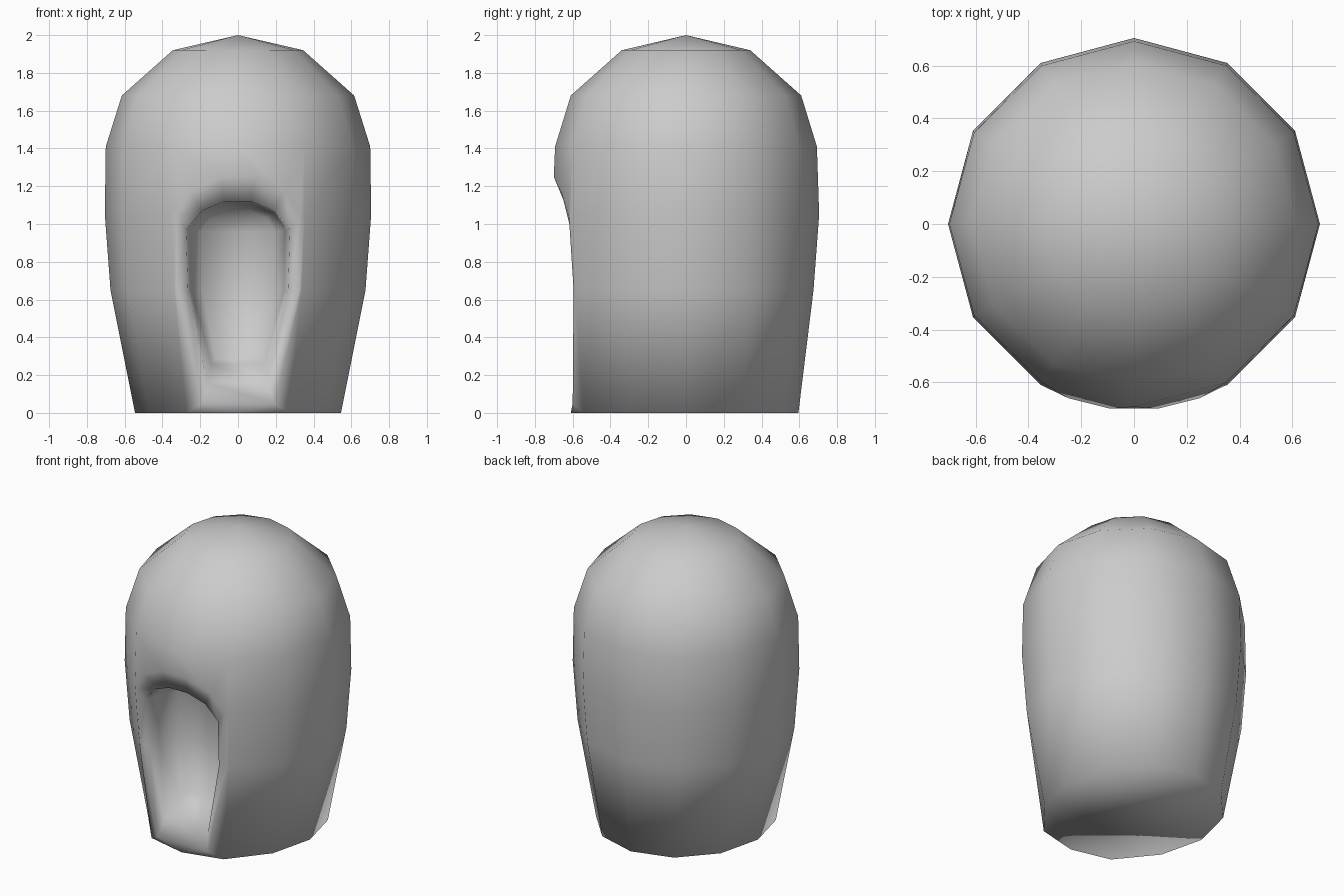
import bpy, bmesh, math

if "Cube" in bpy.data.objects:
    bpy.data.objects.remove(bpy.data.objects["Cube"])

N = 12
# profile rows: z, half width in x, half depth in y
ROWS = [(0, .545, .595), (.65, .675, .675), (1.05, .705, .705),
        (1.41, .70, .693), (1.68, .615, .61), (1.92, .345, .34)]

bm = bmesh.new()


def face(*vs):
    vs = list(dict.fromkeys(vs))
    if len(vs) > 2:
        bm.faces.new(vs)


# domed twelve-sided body; column 0 is the front centre
grid = []
for z, rx, ry in ROWS:
    row = []
    for i in range(N):
        a = -math.pi / 2 + 2 * math.pi * i / N
        row.append(bm.verts.new((rx * math.cos(a), ry * math.sin(a), z)))
    grid.append(row)
for i in (1, N - 1):
    grid[0][i].co.y = -.545
grid[0][0].co.y = -.61
for r in range(len(ROWS) - 1):
    for i in range(N):
        if r < 3 and i in (0, N - 1):
            continue  # gap for the front opening
        j = (i + 1) % N
        face(grid[r][i], grid[r][j], grid[r + 1][j], grid[r + 1][i])
apex = bm.verts.new((0, 0, 2))
for i in range(N):
    face(grid[-1][i], grid[-1][(i + 1) % N], apex)
face(*reversed(grid[0]))

# front opening: right halves of nested rings, from the brow to the lip
RINGS = [
    [(.09, -.70, 1.25), (.25, -.66, 1.17), (.33, -.62, 1.04), (.325, -.595, .65), (.19, -.60, .05)],
    [(.07, -.645, 1.12), (.19, -.625, 1.07), (.275, -.61, .97), (.265, -.585, .65), (.165, -.56, .16)],
    [(.07, -.52, 1.11), (.19, -.51, 1.06), (.25, -.51, .97), (.245, -.50, .65), (.14, -.43, .26)],
    [(.06, -.37, 1.07), (.15, -.36, 1.03), (.20, -.36, .96), (.19, -.36, .65), (.12, -.36, .29)],
]
rim = [grid[3][0]] + [grid[r][1] for r in (3, 2, 1, 0)]
rim += [grid[r][N - 1] for r in (0, 1, 2, 3)] + [grid[3][0]]
prev = rim
for k, half in enumerate(RINGS):
    ring = [bm.verts.new(p) for p in half]
    ring += [bm.verts.new((-x, y, z)) for x, y, z in reversed(half)]
    for i in range(10):
        j = (i + 1) % 10
        if k == 0 and i == 4:  # lip joins the front bottom corner
            f = grid[0][0]
            face(prev[4], f, ring[4])
            face(f, ring[5], ring[4])
            face(f, prev[5], ring[5])
        else:
            face(prev[i], prev[j], ring[j], ring[i])
    prev = ring
# recess back wall in strips
for i in range(4):
    face(prev[i], prev[i + 1], prev[8 - i], prev[9 - i])

bmesh.ops.recalc_face_normals(bm, faces=bm.faces)
for f in bm.faces:
    f.smooth = True
mesh = bpy.data.meshes.new("domed_shell")
bm.to_mesh(mesh)
bm.free()
bpy.context.collection.objects.link(bpy.data.objects.new("domed_shell", mesh))
